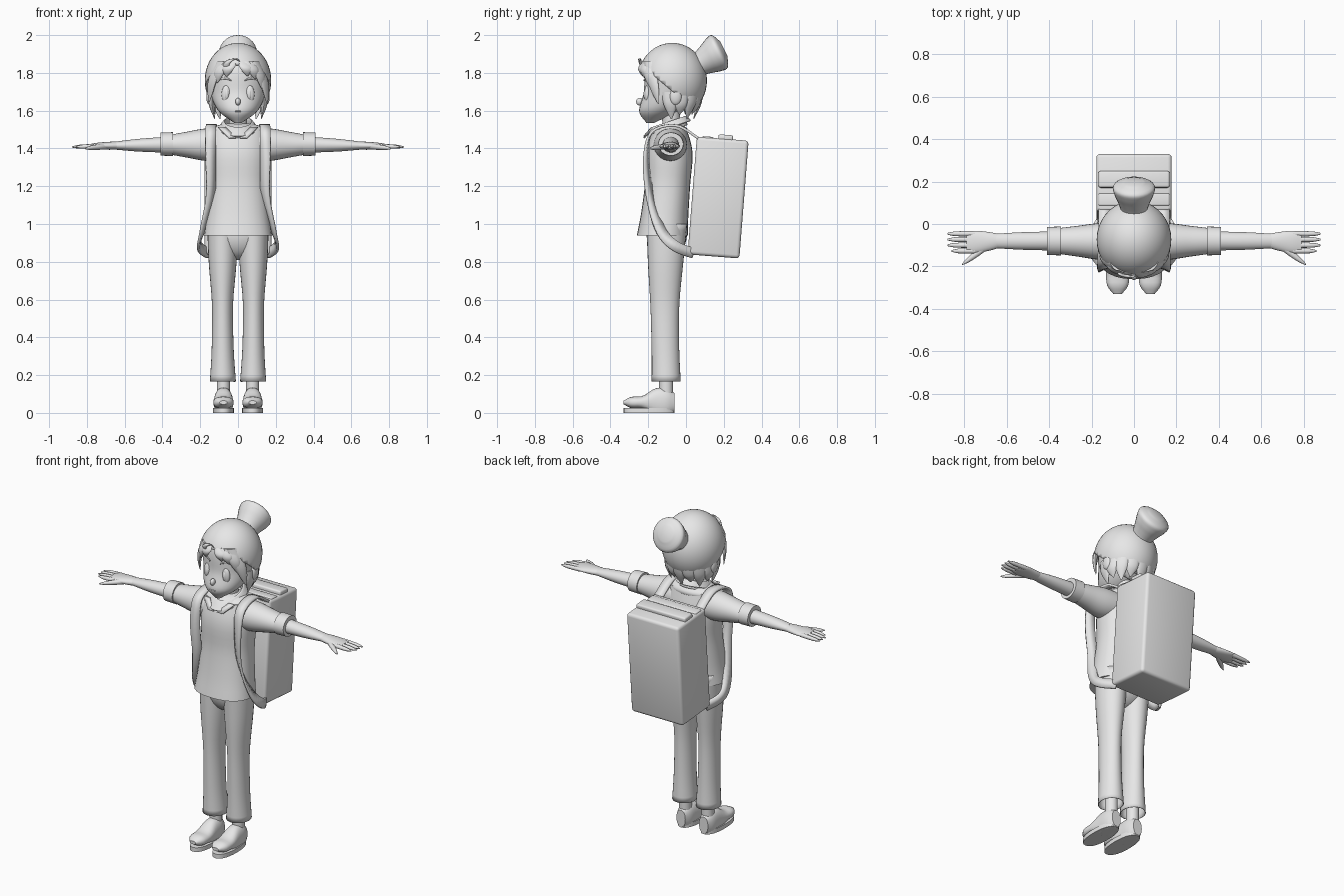
import bpy, bmesh, math
from mathutils import Vector, Matrix

cube = bpy.data.objects.get("Cube")
if cube:
    bpy.data.objects.remove(cube, do_unlink=True)

grey = bpy.data.materials.new("plain_grey")
grey.use_nodes = True
grey.diffuse_color = (0.8, 0.8, 0.8, 1)
grey.node_tree.nodes["Principled BSDF"].inputs["Base Color"].default_value = grey.diffuse_color

X, Y, Z = Vector((1, 0, 0)), Vector((0, 1, 0)), Vector((0, 0, 1))


def finish(name, bm, mirror=False, thick=0):
    """Turn the bmesh into a smooth-shaded object with sharp creases kept."""
    bmesh.ops.recalc_face_normals(bm, faces=bm.faces)
    mesh = bpy.data.meshes.new(name)
    bm.to_mesh(mesh)
    bm.free()
    mesh.materials.append(grey)
    for polygon in mesh.polygons:
        polygon.use_smooth = True
    mesh.set_sharp_from_angle(angle=math.radians(45))
    part = bpy.data.objects.new(name, mesh)
    bpy.context.scene.collection.objects.link(part)
    if thick:
        solid = part.modifiers.new("thickness", 'SOLIDIFY')
        solid.thickness = thick
        solid.offset = 0
    if mirror:
        part.modifiers.new("mirror", 'MIRROR')


def sample(values, t):
    """Smooth value at t along evenly spaced numbers or points."""
    last = len(values) - 1
    i = min(int(t * last), last - 1)
    f = t * last - i
    before, a, b, after = (values[min(max(i + k, 0), last)] for k in (-1, 0, 1, 2))
    rise, next_rise = (b - before) / 2, (after - a) / 2
    ease = f * f * (3 - 2 * f)
    return a + (b - a) * ease + rise * (f * (1 - f) ** 2) - next_rise * (f * f * (1 - f))


def skin(bm, rows, closed):
    """Bridge successive rows of vertices with quads."""
    count = len(rows[0])
    for a, b in zip(rows, rows[1:]):
        for i in range(count if closed else count - 1):
            j = (i + 1) % count
            bm.faces.new((a[i], a[j], b[j], b[i]))


def tube(name, path, widths, depths, u=X, v=Y, power=2, sides=28, steps=16, caps=True, **options):
    """Rounded section swept along a path, with changing width along u and depth along v."""
    bm = bmesh.new()
    path = [Vector(p) for p in path]
    rings = []
    for k in range(steps + 1):
        t = k / steps
        centre, wide, deep = sample(path, t), sample(widths, t), sample(depths, t)
        ring = []
        for i in range(sides):
            c, s = math.cos(math.tau * i / sides), math.sin(math.tau * i / sides)
            p = (centre + u * wide * math.copysign(abs(c) ** (2 / power), c)
                 + v * deep * math.copysign(abs(s) ** (2 / power), s))
            p.z = max(p.z, 0)
            ring.append(bm.verts.new(p))
        rings.append(ring)
    skin(bm, rings, closed=True)
    if caps:
        bm.faces.new(rings[0])
        bm.faces.new(rings[-1])
    finish(name, bm, **options)


def arm_tube(name, path, widths, depths, **options):
    tube(name, path, widths, depths, u=Y, v=Z, mirror=True, **options)


def ribbon(name, path, width, twists, thick, steps=40):
    """Flat band along a path; twist turns it about its direction of travel."""
    bm = bmesh.new()
    path = [Vector(p) for p in path]
    rows = []
    for k in range(steps + 1):
        t = k / steps
        travel = sample(path, min(t + .01, 1)) - sample(path, max(t - .01, 0))
        twist = sample(twists, t)
        side = X * math.cos(twist) + travel.cross(X).normalized() * math.sin(twist)
        centre = sample(path, t)
        rows.append([bm.verts.new(centre + side * width * d) for d in (-.5, .5)])
    skin(bm, rows, closed=False)
    finish(name, bm, mirror=True, thick=thick)


def ellipsoid(name, centre, radii, cut=None, **options):
    """Stretched sphere, optionally keeping only the side a cutting plane faces."""
    bm = bmesh.new()
    bmesh.ops.create_uvsphere(bm, u_segments=36, v_segments=24, radius=1)
    bmesh.ops.transform(bm, matrix=Matrix.Translation(centre) @ Matrix.Diagonal((*radii, 1)), verts=bm.verts)
    if cut:
        bmesh.ops.bisect_plane(bm, geom=bm.verts[:] + bm.edges[:] + bm.faces[:],
                               plane_co=cut[0], plane_no=cut[1], clear_inner=True)
    finish(name, bm, **options)


def pack_box(name, centre, size, bevel):
    """Rounded box leaning with the backpack."""
    bm = bmesh.new()
    bmesh.ops.create_cube(bm, size=1)
    bmesh.ops.scale(bm, vec=size, verts=bm.verts)
    bmesh.ops.bevel(bm, geom=bm.edges[:], offset=bevel, segments=3, profile=.5, affect='EDGES')
    lean = Matrix.Translation(centre) @ Matrix.Rotation(math.radians(-4.5), 4, 'X')
    bmesh.ops.transform(bm, matrix=lean, verts=bm.verts)
    finish(name, bm)


def lock(name, path, widths):
    """Tapered strand of hair lying against the head."""
    outward = Vector((path[1][0], path[1][1] + .07, 0)).normalized()
    tube(name, path, widths, [w * .4 for w in widths], u=outward.cross(Z), v=outward, sides=12, steps=10)


# Shoes, soles and ankles
foot_x = .077
tube("shoe", [(foot_x, -.33, .055), (foot_x, -.06, .055)],
     widths=(.02, .05, .054, .05, .046, .03), depths=(.01, .03, .035, .075, .075, .05), v=Z, power=2.3, mirror=True)
tube("sole", [(foot_x, -.195, 0), (foot_x, -.195, .026)], widths=(.055, .055), depths=(.135, .135),
     power=2.3, steps=1, mirror=True)
tube("ankle", [(foot_x, -.105, .09), (foot_x, -.105, .3)], widths=(.035, .035), depths=(.037, .037),
     steps=1, mirror=True)

# Trousers
tube("trouser_leg", [(.08, -.105, .165), (.082, -.112, .58), (.08, -.102, 1)],
     widths=(.067, .056, .054, .073, .081), depths=(.075, .071, .075, .093, .106), caps=False, thick=.004, mirror=True)
ellipsoid("trouser_hips", (0, -.102, .95), (.162, .107, .14))

# Shirt, sleeves and collar
tube("shirt_body", [(0, -.125, .94), (0, -.097, 1.22), (0, -.085, 1.5)],
     widths=(.18, .165, .155, .162, .15), depths=(.135, .125, .12, .124, .09), power=2.3)
ellipsoid("shirt_yoke", (0, -.083, 1.49), (.155, .095, .045))
arm_tube("sleeve", [(.1, -.083, 1.42), (.36, -.08, 1.42)],
         widths=(.09, .085, .07, .06), depths=(.085, .085, .066, .052))
arm_tube("sleeve_cuff", [(.345, -.08, 1.423), (.41, -.08, 1.423)],
         widths=(.068, .066), depths=(.063, .061), steps=1)
tube("collar", [(0, -.095, 1.49), (0, -.09, 1.54), (0, -.1, 1.505)], widths=(.08, .073, .102),
     depths=(.1, .09, .124), v=Vector((0, 1, .33)), caps=False, thick=.006)
ribbon("collar_point", [(.085, -.18, 1.51), (.03, -.222, 1.455)], width=.04, twists=(0, 0), thick=.008, steps=2)
tube("neck", [(0, -.075, 1.44), (0, -.08, 1.62)], widths=(.056, .048, .048), depths=(.056, .048, .05))

# Arms and hands
arm_tube("forearm", [(.36, -.08, 1.42), (.65, -.08, 1.415)], widths=(.045, .042, .034), depths=(.043, .035, .021))
arm_tube("palm", [(.64, -.08, 1.415), (.79, -.087, 1.412)],
         widths=(.034, .044, .053, .045), depths=(.021, .021, .017, .01))
for i, finger in enumerate(("little", "ring", "middle", "index")):
    y = -.046 - i * .027
    tip = .86 if finger == "index" else .88
    arm_tube(finger + "_finger", [(.75, y, 1.412), (tip, y, 1.408)],
             widths=(.012, .012, .011, .004), depths=(.012, .012, .01, .003), sides=12)
arm_tube("thumb", [(.69, -.1, 1.412), (.81, -.19, 1.4)],
         widths=(.018, .02, .015, .004), depths=(.016, .015, .012, .004), sides=12)

# Head and face
tube("head", [(0, -.19, 1.535), (0, -.085, 1.7), (0, -.075, 1.92)],
     widths=(.02, .108, .148, .152, .07), depths=(.02, .11, .138, .14, .07), steps=24)
ellipsoid("nose", (0, -.246, 1.648), (.014, .018, .02))
ellipsoid("mouth", (0, -.243, 1.597), (.024, .006, .004))
ellipsoid("eye", (.062, -.205, 1.688), (.025, .016, .046), mirror=True)
ellipsoid("iris", (.06, -.209, 1.686), (.014, .016, .032), mirror=True)
arm_tube("eyebrow", [(.035, -.222, 1.76), (.07, -.207, 1.772), (.105, -.18, 1.76)],
         widths=(.004, .005, .004), depths=(.003, .006, .002), sides=10)
ellipsoid("ear", (.15, -.055, 1.675), (.018, .032, .045), mirror=True)


# Hair: swept fringe, nape strands and one curl
def on_brow(x, z, push=0):
    return x, -.075 - (.163 + push) * math.sqrt(1 - (x / .172) ** 2), z


ellipsoid("back_hair", (0, -.06, 1.74), (.158, .155, .165), cut=((0, -.035, 1.7), (0, 1, .25)), thick=.006)
for x in (-.152, -.11, -.06, .05, .09, .13, .155):
    tip_z = 1.785 - .15 * (x / .155) ** 4
    lock("fringe_lock", [on_brow(x * .6, 1.86, -.02), on_brow(x * .9, (1.86 + tip_z) / 2, .006), on_brow(x, tip_z)],
         widths=(.03, .036, .026, .003))
for k in range(-4, 5):
    s, c = math.sin(math.radians(k * 25)), math.cos(math.radians(k * 25))
    lock("nape_lock", [(.14 * s, .135 * c - .06, 1.7), (.142 * s, .125 * c - .06, 1.63),
                       (.125 * s, .1 * c - .06, 1.555 + .025 * (k % 2))], widths=(.045, .036, .003))
lock("curl_lock", [(-.06, -.222, 1.81), (-.06, -.24, 1.85), (-.02, -.246, 1.875), (.01, -.245, 1.86)],
     widths=(.012, .018, .014, .003))

# Hat with flared bobble
ellipsoid("hat", (0, -.073, 1.76), (.17, .178, .193), cut=((0, -.25, 1.855), (0, .23, .27)), thick=.012)
tube("hat_bobble", [(0, .02, 1.815), (0, .2, 1.928)], v=Vector((0, -.447, .894)),
     widths=(.075, .062, .064, .078, .094, .096, .045), depths=(.075, .062, .064, .078, .094, .096, .045), steps=24)

# Backpack and straps
pack_box("backpack", (0, .17, 1.14), (.355, .275, .625), bevel=.018)
pack_box("backpack_handle", (0, .21, 1.455), (.335, .078, .034), bevel=.01)
pack_box("backpack_lid_edge", (0, .115, 1.452), (.335, .06, .022), bevel=.008)
ribbon("shoulder_strap",
       [(.14, .07, 1.45), (.14, -.05, 1.52), (.145, -.18, 1.488), (.145, -.21, 1.35), (.145, -.19, 1.15),
        (.185, -.135, .97), (.205, -.06, .885), (.16, .04, .845)],
       width=.055, twists=(0, 0, 0, .4, .7, 1.1, 1.4, 1.5), thick=.014)
